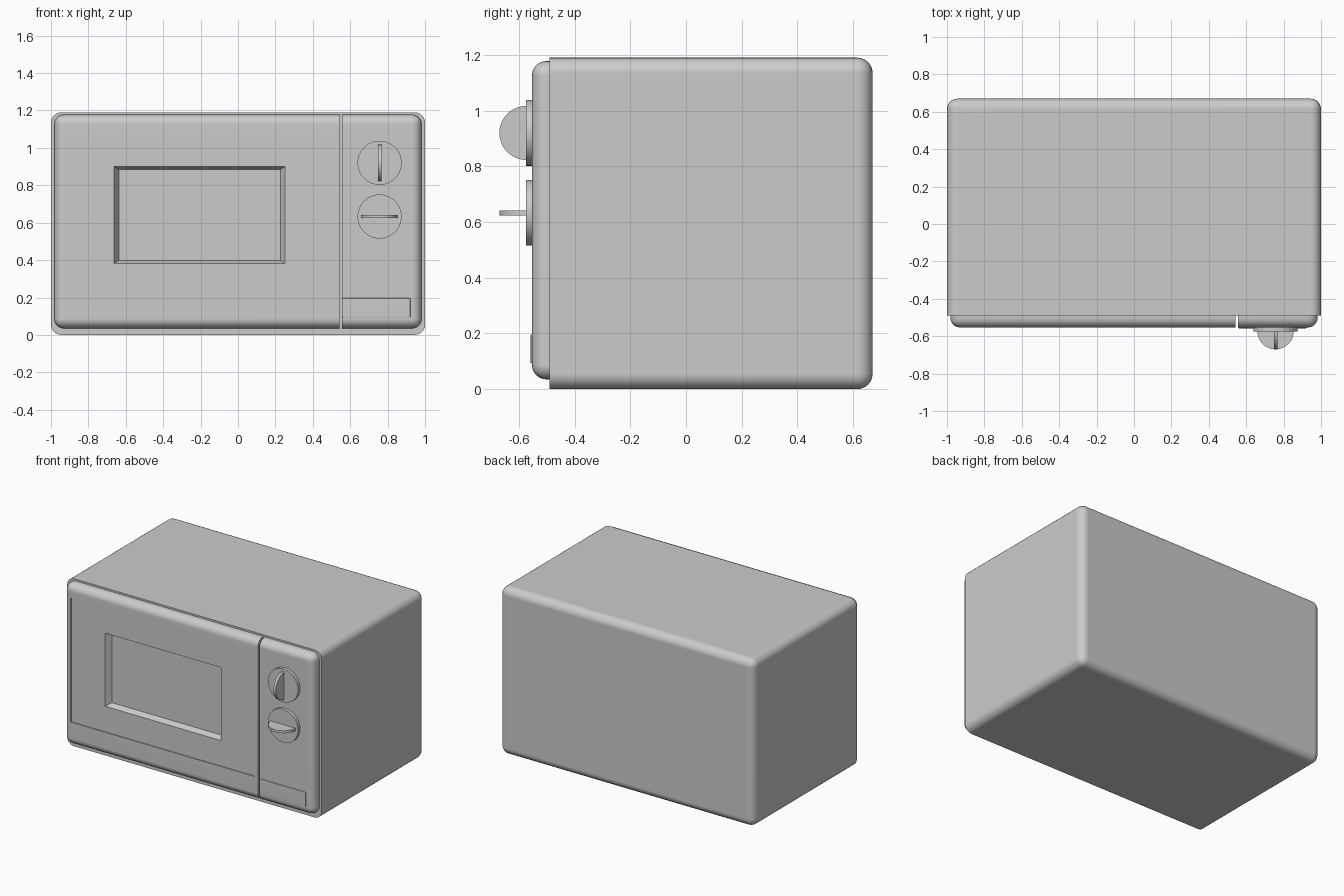
import bpy, bmesh, math
from mathutils import Matrix, Vector

if "Cube" in bpy.data.objects:
    bpy.data.objects.remove(bpy.data.objects["Cube"])

FRONT, SEAM, EPS = -0.553, -0.49, 1e-4


def finish(name, bm):
    bmesh.ops.recalc_face_normals(bm, faces=bm.faces)
    mesh = bpy.data.meshes.new(name)
    bm.to_mesh(mesh)
    bm.free()
    obj = bpy.data.objects.new(name, mesh)
    bpy.context.collection.objects.link(obj)
    bpy.ops.object.select_all(action='DESELECT')
    obj.select_set(True)
    bpy.context.view_layer.objects.active = obj
    bpy.ops.object.shade_smooth_by_angle(angle=math.radians(35))
    normals = obj.modifiers.new("weighted_normals", 'WEIGHTED_NORMAL')
    normals.keep_sharp = True
    return obj


def rounded_box(lo, hi, radius, segments, sharp=()):
    """Box with rounded edges; edges lying in a (axis, value) plane of sharp stay crisp."""
    lo, hi = Vector(lo), Vector(hi)
    bm = bmesh.new()
    bmesh.ops.create_cube(bm, size=1)
    bmesh.ops.scale(bm, vec=hi - lo, verts=bm.verts)
    bmesh.ops.translate(bm, vec=(lo + hi) / 2, verts=bm.verts)
    edges = [e for e in bm.edges
             if not any(all(abs(v.co[a] - val) < EPS for v in e.verts) for a, val in sharp)]
    bmesh.ops.bevel(bm, geom=edges, offset=radius, segments=segments,
                    profile=0.5, affect='EDGES', clamp_overlap=True)
    return bm


def inset_rect(bm, face, x0, x1, z0, z1, y):
    """Inset a four-sided front face to a given rectangle at depth y."""
    bmesh.ops.inset_individual(bm, faces=[face], thickness=0.001)
    c = face.calc_center_median()
    for v in face.verts:
        v.co = (x0 if v.co.x < c.x else x1, y, z0 if v.co.z < c.z else z1)


# Casing, open-edged at the front seam
finish("casing", rounded_box((-1, SEAM, 0), (1, 0.67, 1.19), 0.055, 6, [(1, SEAM)]))

# Door with shallow inset panel and recessed window
bm = rounded_box((-0.982, FRONT, 0.035), (0.543, SEAM, 1.178), 0.052, 6,
                 [(1, SEAM), (0, 0.543)])
face = max((f for f in bm.faces if abs(f.calc_center_median().y - FRONT) < EPS),
           key=lambda f: f.calc_area())
panel = (-0.928, 0.518, 0.2, 1.083)
window = (-0.663, 0.25, 0.381, 0.9)
glass = (-0.637, 0.226, 0.398, 0.884)
inset_rect(bm, face, *panel, FRONT)
inset_rect(bm, face, *panel, FRONT + 0.007)
inset_rect(bm, face, *window, FRONT + 0.007)
inset_rect(bm, face, *glass, FRONT + 0.047)
finish("door", bm)

# Control panel
finish("control_panel", rounded_box((0.556, FRONT, 0.035), (0.982, SEAM, 1.178), 0.052, 6,
                                    [(1, SEAM), (0, 0.556)]))

# Door release button
finish("door_button", rounded_box((0.558, FRONT - 0.006, 0.092), (0.922, FRONT + 0.02, 0.197),
                                  0.006, 2, [(1, FRONT + 0.02)]))


# Knobs: a disc with a half-round grip
def knob(name, z, turn):
    place = Matrix.Translation((0.757, 0, z))
    bm = bmesh.new()
    bmesh.ops.create_cone(bm, cap_ends=True, segments=48, radius1=0.118, radius2=0.118,
                          depth=0.035, matrix=place @ Matrix.Translation((0, -0.5575, 0))
                          @ Matrix.Rotation(math.pi / 2, 4, 'X'))
    finish(name + "_disc", bm)

    bm = bmesh.new()
    angles = [math.pi * i / 24 for i in range(25)]
    verts = [bm.verts.new((-0.009, -0.573 - 0.097 * math.sin(a), 0.097 * math.cos(a)))
             for a in angles]
    face = bm.faces.new(verts)
    ext = bmesh.ops.extrude_face_region(bm, geom=[face])
    moved = [g for g in ext["geom"] if isinstance(g, bmesh.types.BMVert)]
    bmesh.ops.translate(bm, vec=(0.018, 0, 0), verts=moved)
    # extrude_face_region may drop the starting cap, so close any open loop
    bmesh.ops.holes_fill(bm, edges=[e for e in bm.edges if e.is_boundary], sides=0)
    bmesh.ops.transform(bm, matrix=place @ Matrix.Rotation(turn, 4, 'Y'), verts=bm.verts)
    finish(name + "_grip", bm)


knob("power_knob", 0.92, 0)
knob("timer_knob", 0.633, math.pi / 2)
